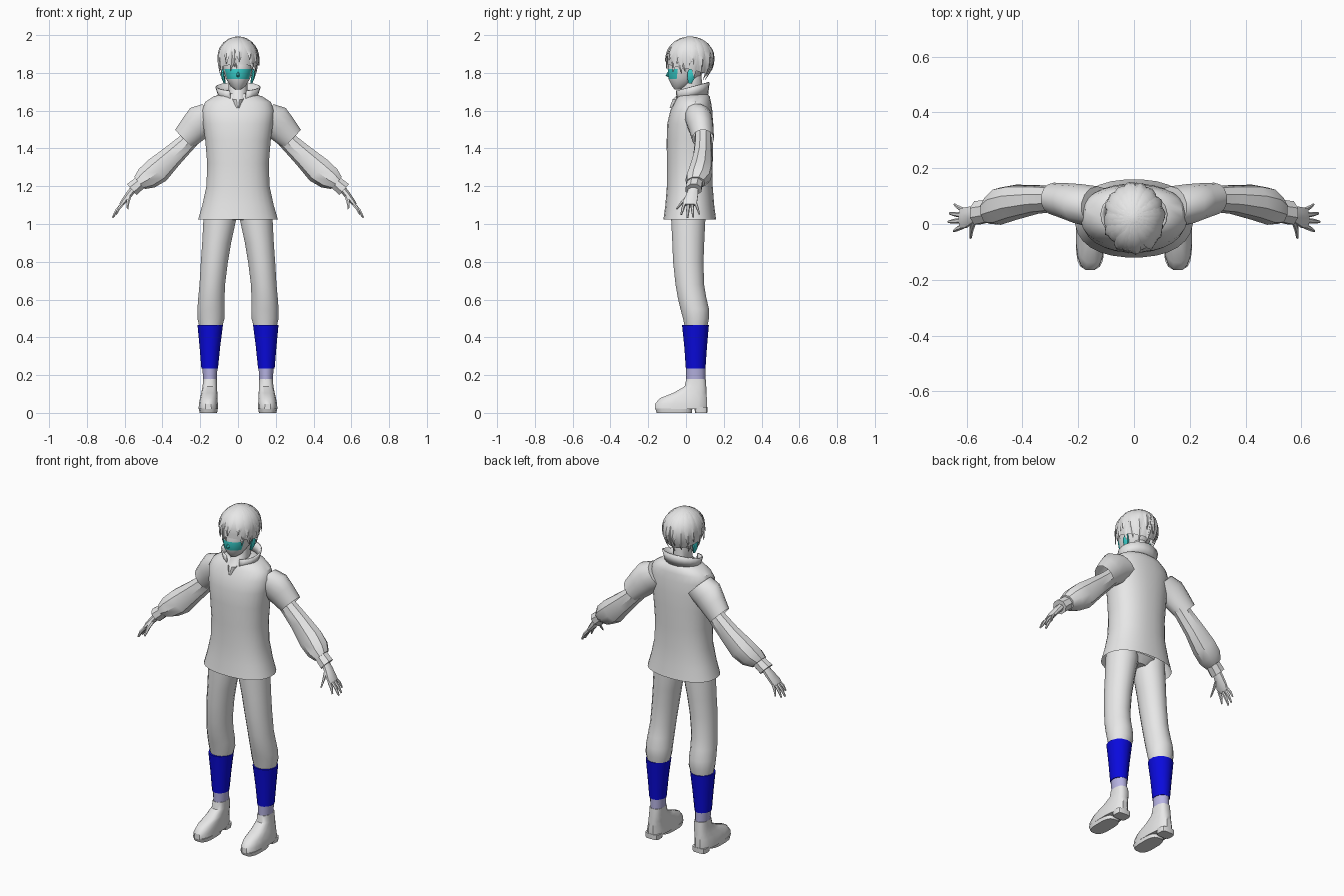
import bpy, bmesh, math, random
from math import sin, cos, pi, radians
from mathutils import Vector

random.seed(4)


def material(name, rgb):
    m = bpy.data.materials.new(name)
    m.diffuse_color = (*rgb, 1)
    return m


GREY = material("light_grey", (0.8, 0.8, 0.8))
BLUE = material("deep_blue", (0.003, 0.003, 0.72))
LILAC = material("pale_lilac", (0.47, 0.45, 0.76))
TEAL = material("teal", (0.04, 0.62, 0.6))


def finish(name, bm, mat, mirror=False):
    bmesh.ops.recalc_face_normals(bm, faces=bm.faces[:])
    me = bpy.data.meshes.new(name)
    bm.to_mesh(me)
    bm.free()
    ob = bpy.data.objects.new(name, me)
    bpy.context.collection.objects.link(ob)
    me.materials.append(mat)
    if mirror:
        ob.modifiers.new("mirror", 'MIRROR')
    return ob


def skin(bm, rings, closed=True):
    """Bridge successive lists of vertices with quads."""
    for a, b in zip(rings, rings[1:]):
        n = len(a)
        for i in range(n if closed else n - 1):
            j = (i + 1) % n
            bm.faces.new((a[i], a[j], b[j], b[i]))


def loft(name, rows, n=16, mat=GREY, mirror=False, tilt=0, e=2.0, caps=(True, True)):
    """Rows are (x, y, z, radius across, radius in depth); tilt leans each ring about y."""
    bm = bmesh.new()
    t = radians(tilt)
    rings = []
    for x, y, z, a, b in rows:
        ring = []
        for i in range(n):
            w = 2 * pi * (i + 0.5) / n
            c, s = cos(w), sin(w)
            u = math.copysign(abs(c) ** (2 / e), c) * a
            v = math.copysign(abs(s) ** (2 / e), s) * b
            ring.append(bm.verts.new((x + u * cos(t), y + v, z + u * sin(t))))
        rings.append(ring)
    skin(bm, rings)
    for ring, cap in ((rings[0], caps[0]), (rings[-1], caps[1])):
        if cap:
            bm.faces.new(ring)
    return finish(name, bm, mat, mirror)


# Shirt body, flaring at the hem
loft("shirt_body", [
    (0, 0.02, 1.025, 0.212, 0.14), (0, 0.02, 1.10, 0.19, 0.13),
    (0, 0.02, 1.20, 0.168, 0.122), (0, 0.02, 1.32, 0.164, 0.122),
    (0, 0.021, 1.44, 0.174, 0.124), (0, 0.022, 1.53, 0.186, 0.122),
    (0, 0.028, 1.60, 0.192, 0.112), (0, 0.036, 1.645, 0.175, 0.097),
    (0, 0.04, 1.675, 0.13, 0.086), (0, 0.04, 1.69, 0.08, 0.07)],
    n=28, e=2.3, caps=(False, True))

# Short outer sleeves
loft("short_sleeve", [
    (0.13, 0.06, 1.575, 0.085, 0.075), (0.19, 0.07, 1.55, 0.092, 0.073),
    (0.235, 0.08, 1.505, 0.082, 0.066), (0.287, 0.09, 1.45, 0.068, 0.058)],
    n=14, mirror=True, tilt=46, caps=(True, False))

# Puffed lower sleeves and cuffs
loft("puffed_sleeve", [
    (0.23, 0.09, 1.475, 0.048, 0.044), (0.28, 0.09, 1.425, 0.052, 0.046),
    (0.35, 0.088, 1.36, 0.061, 0.052), (0.43, 0.078, 1.285, 0.075, 0.064),
    (0.485, 0.064, 1.243, 0.066, 0.068), (0.522, 0.05, 1.218, 0.044, 0.05)],
    n=9, mirror=True, tilt=48)
loft("cuff", [(0.515, 0.048, 1.222, 0.038, 0.043), (0.562, 0.04, 1.182, 0.042, 0.045)],
     n=8, mirror=True, tilt=48)

# Hands: palm, four fingers and thumb
loft("palm", [
    (0.55, 0.04, 1.19, 0.02, 0.027), (0.578, 0.033, 1.155, 0.019, 0.033),
    (0.605, 0.022, 1.12, 0.016, 0.04), (0.62, 0.02, 1.10, 0.011, 0.038)],
    n=8, mirror=True, tilt=38)


def finger(name, a, b, r):
    a, b = Vector(a), Vector(b)
    mid = a.lerp(b, 0.5) + Vector((0.004, 0, 0.003))
    rows = [(*a, r, r), (*mid, r * 0.95, r * 0.95), (*b, r * 0.5, r * 0.5)]
    loft(name, rows, n=6, mirror=True, tilt=35)


finger("index_finger", (0.61, -0.008, 1.107), (0.645, -0.025, 1.05), 0.0095)
finger("middle_finger", (0.614, 0.012, 1.105), (0.664, 0.008, 1.033), 0.0095)
finger("ring_finger", (0.614, 0.032, 1.105), (0.66, 0.038, 1.036), 0.009)
finger("little_finger", (0.61, 0.05, 1.112), (0.643, 0.07, 1.052), 0.008)
finger("thumb", (0.572, 0.012, 1.15), (0.585, -0.048, 1.08), 0.011)

# Trousers
loft("hips", [(0, 0.012, 1.14, 0.15, 0.09), (0, 0.012, 1.06, 0.17, 0.092),
              (0, 0.012, 1.02, 0.07, 0.06)], n=20)
loft("trouser_leg", [
    (0.093, 0.012, 1.10, 0.085, 0.092), (0.097, 0.012, 1.02, 0.088, 0.092),
    (0.113, 0.012, 0.90, 0.078, 0.086), (0.125, 0.012, 0.80, 0.073, 0.082),
    (0.136, 0.02, 0.68, 0.069, 0.077), (0.141, 0.032, 0.61, 0.071, 0.077),
    (0.143, 0.046, 0.55, 0.073, 0.077), (0.143, 0.053, 0.50, 0.073, 0.07),
    (0.145, 0.053, 0.44, 0.058, 0.058)], n=16, mirror=True)

# Blue gaiters with a lilac band beneath
loft("gaiter", [(0.147, 0.05, 0.465, 0.069, 0.071), (0.149, 0.051, 0.35, 0.056, 0.06),
                (0.15, 0.051, 0.235, 0.045, 0.052)], n=14, mat=BLUE, mirror=True)
loft("ankle_band", [(0.149, 0.051, 0.24, 0.041, 0.051), (0.148, 0.052, 0.175, 0.037, 0.051)],
     n=14, mat=LILAC, mirror=True)

# Boots with separate sole and heel
loft("boot", [
    (0.148, 0.053, 0.18, 0.037, 0.052), (0.149, 0.05, 0.14, 0.039, 0.058),
    (0.152, 0.02, 0.105, 0.043, 0.09), (0.155, -0.014, 0.078, 0.047, 0.126),
    (0.157, -0.026, 0.048, 0.051, 0.14), (0.157, -0.027, 0.02, 0.052, 0.14)],
    n=16, mirror=True, e=2.7)
loft("sole", [(0.157, -0.065, 0.024, 0.051, 0.1), (0.157, -0.062, 0, 0.047, 0.094)],
     n=16, mirror=True, e=3)
loft("heel", [(0.156, 0.079, 0.03, 0.045, 0.035), (0.156, 0.08, 0, 0.042, 0.033)],
     n=12, mirror=True, e=4)

# Neck, running down into the open neckline
loft("neck", [(0, 0.035, 1.79, 0.048, 0.048), (0, 0.03, 1.70, 0.052, 0.058),
              (0, -0.01, 1.66, 0.042, 0.062), (0, -0.035, 1.615, 0.012, 0.053)], n=16)

# Standing collar, open at the front and rising to the back
bm = bmesh.new()
lower, upper = [], []
for i in range(19):
    w = radians(-90 + 22 + (360 - 44) * i / 18)
    for ring, rx, ry, z0 in ((lower, 0.092, 0.078, 1.665), (upper, 0.113, 0.085, 1.728)):
        y = 0.032 + ry * sin(w)
        ring.append(bm.verts.new((rx * cos(w), y, z0 + 0.27 * (y - 0.032))))
skin(bm, [lower, upper], closed=False)
collar = finish("collar", bm, GREY)
solid = collar.modifiers.new("thickness", 'SOLIDIFY')
solid.thickness = 0.008

# Head, with a teal band across the eyes
head = loft("head", [
    (0, -0.045, 1.713, 0.016, 0.016), (0, -0.028, 1.73, 0.04, 0.046),
    (0, -0.012, 1.768, 0.064, 0.082), (0, 0.002, 1.82, 0.08, 0.1),
    (0, 0.015, 1.88, 0.088, 0.1), (0, 0.022, 1.94, 0.07, 0.08),
    (0, 0.025, 1.97, 0.03, 0.03)], n=20)
head.data.materials.append(TEAL)
for p in head.data.polygons:
    if 1.77 < p.center.z < 1.82 and p.center.y < -0.035:
        p.material_index = 1
loft("nose", [(0, -0.085, 1.805, 0.006, 0.012), (0, -0.095, 1.785, 0.01, 0.013),
              (0, -0.087, 1.778, 0.006, 0.008)], n=6, mat=TEAL)
loft("ear", [(0.07, 0.022, 1.745, 0.006, 0.01), (0.078, 0.026, 1.77, 0.01, 0.02),
             (0.082, 0.028, 1.80, 0.01, 0.022), (0.08, 0.028, 1.82, 0.006, 0.012)],
     n=8, mat=TEAL, mirror=True)


# Hair: a shell over the skull, covered in tapering locks
def hair_point(az, p, f):
    q = max(0, p - pi / 2)
    r = f * sin(min(p, pi / 2)) * (1 - (0.16 + 0.14 * sin(az)) * q * q)
    z = 1.885 + 0.108 * (cos(p) if q == 0 else -q)
    return (0.108 * r * cos(az), 0.022 + 0.125 * r * sin(az), z)


def hair_drop(az):
    return pi / 2 + 0.87 + 0.24 * sin(az)


bm = bmesh.new()
shell = []
for k in range(9):
    t = 0.02 + 0.98 * k / 8
    shell.append([bm.verts.new(hair_point(a, t * (hair_drop(a) - 0.25), 0.96))
                  for a in (2 * pi * i / 24 for i in range(24))])
skin(bm, shell)
bm.faces.new(shell[0])
finish("hair_shell", bm, GREY)


def add_lock(bm, az, start, end, width, lift, swirl):
    rows = []
    for k in range(8):
        t = k / 7
        p = start + (end - start) * t
        w = width * (0.35 + 0.65 * sin(pi * min(t * 1.1, 0.5))) * (1 - t ** 3) + 0.004
        a = az + swirl * sin(t * pi * 0.75)
        f = 0.97 + lift * t * t
        rows.append([bm.verts.new(hair_point(a + s * w, p, f + h))
                     for s, h in ((-1, -0.01), (0, 0.05 * (1 - t * 0.6)), (1, -0.01))])
    skin(bm, rows, closed=False)


bm = bmesh.new()
for layer, count in enumerate((18, 14)):
    for i in range(count):
        az = 2 * pi * (i + 0.5 * layer) / count + random.uniform(-0.08, 0.08)
        end = hair_drop(az) - 0.4 * layer + random.uniform(-0.14, 0.1)
        add_lock(bm, az, 0.12 + 0.1 * layer, end, random.uniform(0.19, 0.27),
                 random.uniform(0.0, 0.07) + 0.03 * layer, random.uniform(-0.3, 0.3))
finish("hair_locks", bm, GREY)

# Smooth shading with crisp edges
bpy.ops.object.select_all(action='SELECT')
bpy.context.view_layer.objects.active = head
bpy.ops.object.shade_smooth_by_angle(angle=radians(35))
